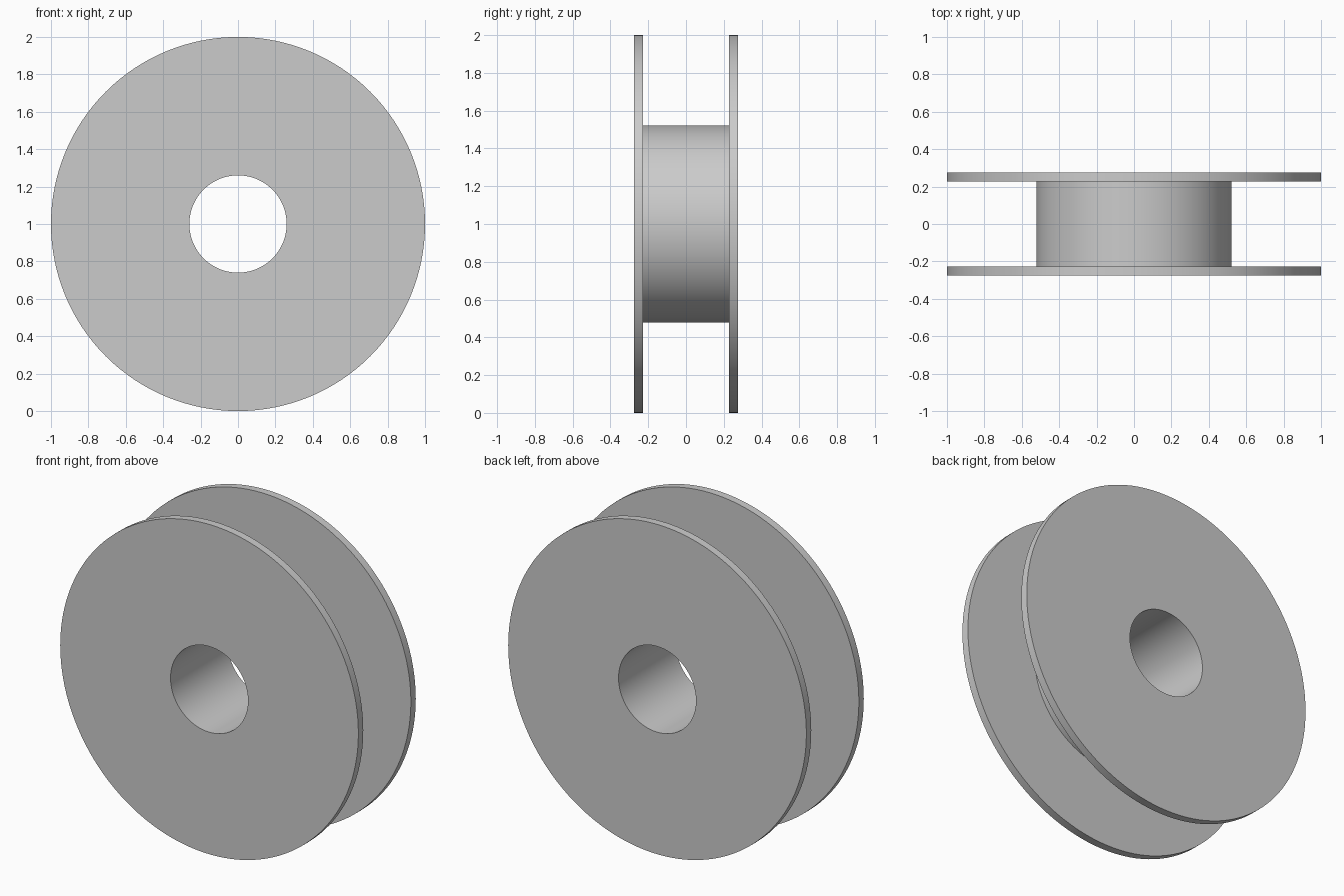
import bpy, bmesh, math
from mathutils import Matrix

cube = bpy.data.objects.get("Cube")
if cube:
    bpy.data.objects.remove(cube, do_unlink=True)

FLANGE_R, HUB_R, BORE_R = 1.0, 0.522, 0.26
HALF_WIDTH, HALF_GAP = 0.275, 0.228
SEGMENTS = 128

# Plain grey material
grey = bpy.data.materials.new("light grey")
grey.use_nodes = True
colour = (0.6, 0.6, 0.6, 1)
grey.diffuse_color = colour
grey.node_tree.nodes["Principled BSDF"].inputs["Base Color"].default_value = colour

# Half cross-section (radius, y) from bore to hub, mirrored for the other flange
half = [(BORE_R, HALF_WIDTH), (FLANGE_R, HALF_WIDTH),
        (FLANGE_R, HALF_GAP), (HUB_R, HALF_GAP)]
profile = half + [(r, -y) for r, y in reversed(half)]

# Spool: closed cross-section turned around the y axis
bm = bmesh.new()
verts = [bm.verts.new((r, y, 0)) for r, y in profile]
edges = [bm.edges.new((v, verts[i - 1])) for i, v in enumerate(verts)]
bmesh.ops.spin(bm, geom=verts + edges, cent=(0, 0, 0), axis=(0, 1, 0),
               angle=math.tau, steps=SEGMENTS, use_duplicate=False)
bmesh.ops.remove_doubles(bm, verts=bm.verts, dist=1e-4)
bmesh.ops.recalc_face_normals(bm, faces=bm.faces)
bmesh.ops.transform(bm, matrix=Matrix.Translation((0, 0, FLANGE_R)), verts=bm.verts)

mesh = bpy.data.meshes.new("spool")
bm.to_mesh(mesh)
bm.free()
mesh.materials.append(grey)
spool = bpy.data.objects.new("spool", mesh)
bpy.context.collection.objects.link(spool)

# Smooth round walls, crisp rims
bpy.ops.object.select_all(action="DESELECT")
spool.select_set(True)
bpy.context.view_layer.objects.active = spool
bpy.ops.object.shade_smooth_by_angle(angle=math.radians(30))
